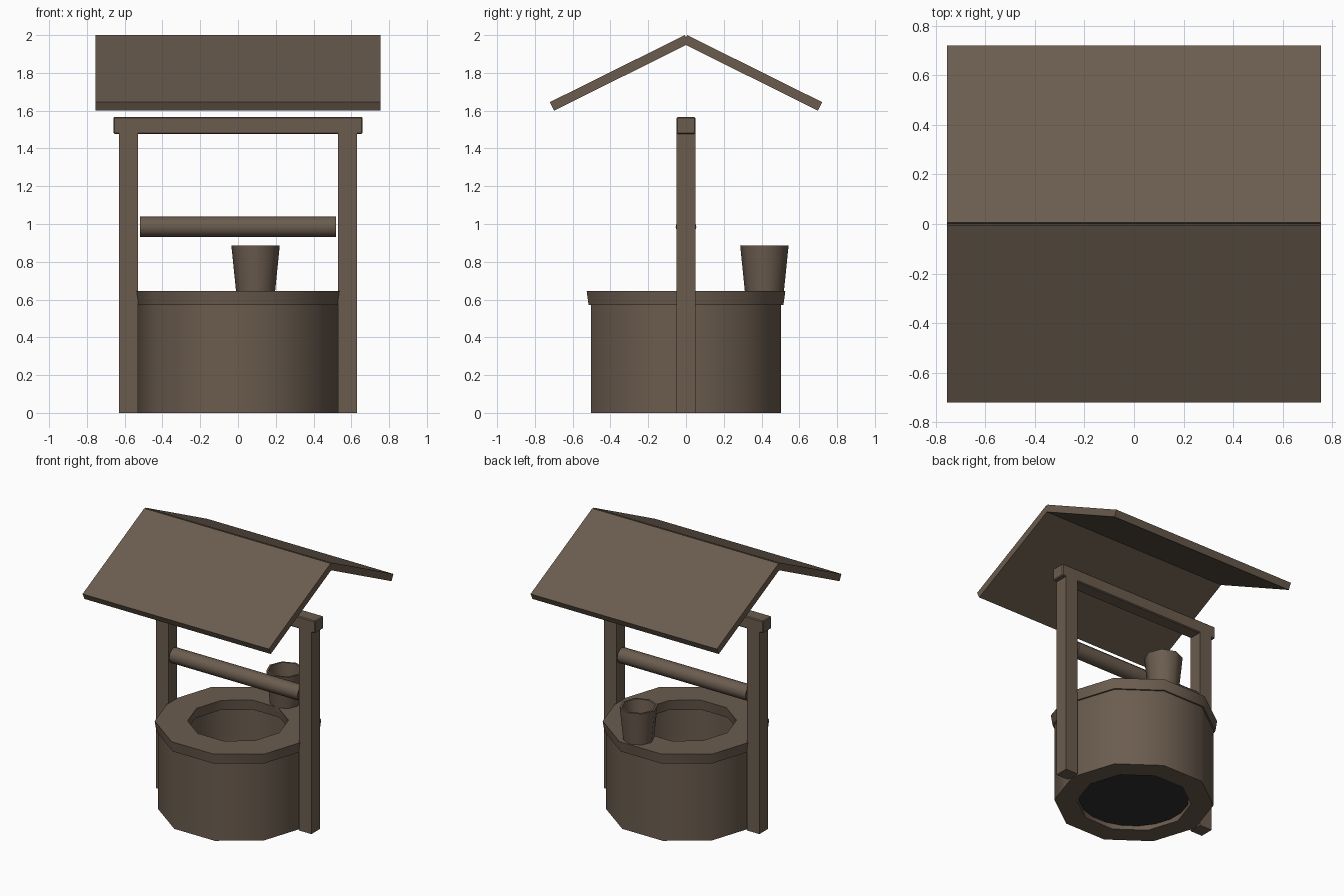
import bpy, bmesh, math
from mathutils import Matrix, Vector

if "Cube" in bpy.data.objects:
    bpy.data.objects.remove(bpy.data.objects["Cube"], do_unlink=True)


def material(name, rgb):
    m = bpy.data.materials.new(name)
    m.use_nodes = True
    m.diffuse_color = (*rgb, 1)
    m.node_tree.nodes["Principled BSDF"].inputs["Base Color"].default_value = (*rgb, 1)
    return m


WOOD = material("weathered_brown", (0.147, 0.107, 0.077))
DARK = material("dark_water", (0.03, 0.03, 0.032))


def finish(bm, name, mat, smooth=None):
    bmesh.ops.recalc_face_normals(bm, faces=bm.faces)
    mesh = bpy.data.meshes.new(name)
    bm.to_mesh(mesh)
    bm.free()
    mesh.materials.append(mat)
    ob = bpy.data.objects.new(name, mesh)
    bpy.context.collection.objects.link(ob)
    if smooth:
        bpy.ops.object.select_all(action="DESELECT")
        ob.select_set(True)
        bpy.context.view_layer.objects.active = ob
        bpy.ops.object.shade_smooth_by_angle(angle=math.radians(smooth))
    return ob


def box(name, center, size, tilt=0.0):
    bm = bmesh.new()
    bmesh.ops.create_cube(bm, size=1)
    place = Matrix.Translation(center) @ Matrix.Rotation(tilt, 4, "X")
    bm.transform(place @ Matrix.Diagonal((*size, 1)))
    return finish(bm, name, WOOD)


def lathe(name, profile, sides, center=(0, 0), closed=True, smooth=50):
    """Turn a (radius, height) profile around a vertical axis."""
    bm = bmesh.new()
    rings = []
    for i in range(sides):
        a = math.tau * i / sides
        rings.append([bm.verts.new((center[0] + r * math.cos(a),
                                    center[1] + r * math.sin(a), z)) for r, z in profile])
    count = len(profile)
    for i in range(sides):
        a, b = rings[i], rings[(i + 1) % sides]
        for j in range(count if closed else count - 1):
            k = (j + 1) % count
            bm.faces.new((a[j], b[j], b[k], a[k]))
    if not closed:  # cap both ends
        bm.faces.new([r[0] for r in rings])
        bm.faces.new([r[-1] for r in rings])
    return finish(bm, name, WOOD, smooth)


# Ten-sided well wall and its flared rim
lathe("well_wall", [(0.38, 0), (0.53, 0), (0.53, 0.58), (0.38, 0.58)], 10)
lathe("well_rim", [(0.345, 0.57), (0.542, 0.57), (0.553, 0.645), (0.335, 0.645)], 10)

# Dark floor inside the well
bm = bmesh.new()
bmesh.ops.create_circle(bm, cap_ends=True, radius=0.38, segments=10)
bm.transform(Matrix.Translation((0, 0, 0.03)))
finish(bm, "well_floor", DARK)

# Posts and cross beam
for side, s in (("left", 1), ("right", -1)):
    box(side + "_post", (s * 0.58, 0, 0.745), (0.1, 0.1, 1.49))
beam = box("cross_beam", (0, 0, 1.522), (1.32, 0.1, 0.09))
bevel = beam.modifiers.new("soft_edges", "BEVEL")
bevel.width = 0.006
bevel.segments = 1

# Winding roller between the posts
bm = bmesh.new()
bmesh.ops.create_cone(bm, cap_ends=True, segments=12, radius1=0.055, radius2=0.055, depth=1.04)
bm.transform(Matrix.Translation((0, 0, 0.985)) @ Matrix.Rotation(math.pi / 2, 4, "Y"))
finish(bm, "roller", WOOD, 50)

# Open bucket standing on the back of the rim
lathe("bucket", [(0.1, 0.61), (0.128, 0.885), (0.113, 0.885), (0.092, 0.67)], 8,
      (0.093, 0.415), closed=False)

# Two roof boards leaning against each other
slope = math.atan2(0.355, 0.715)
length, thick = 0.798, 0.05
for side, s in (("front", -1), ("back", 1)):
    along = Vector((0, s * math.cos(slope), -math.sin(slope)))
    inward = Vector((0, -s * math.sin(slope), -math.cos(slope)))
    center = Vector((0, s * 0.006, 2.0)) + along * length / 2 + inward * thick / 2
    box(side + "_roof_board", center, (1.51, length, thick), -s * slope)
